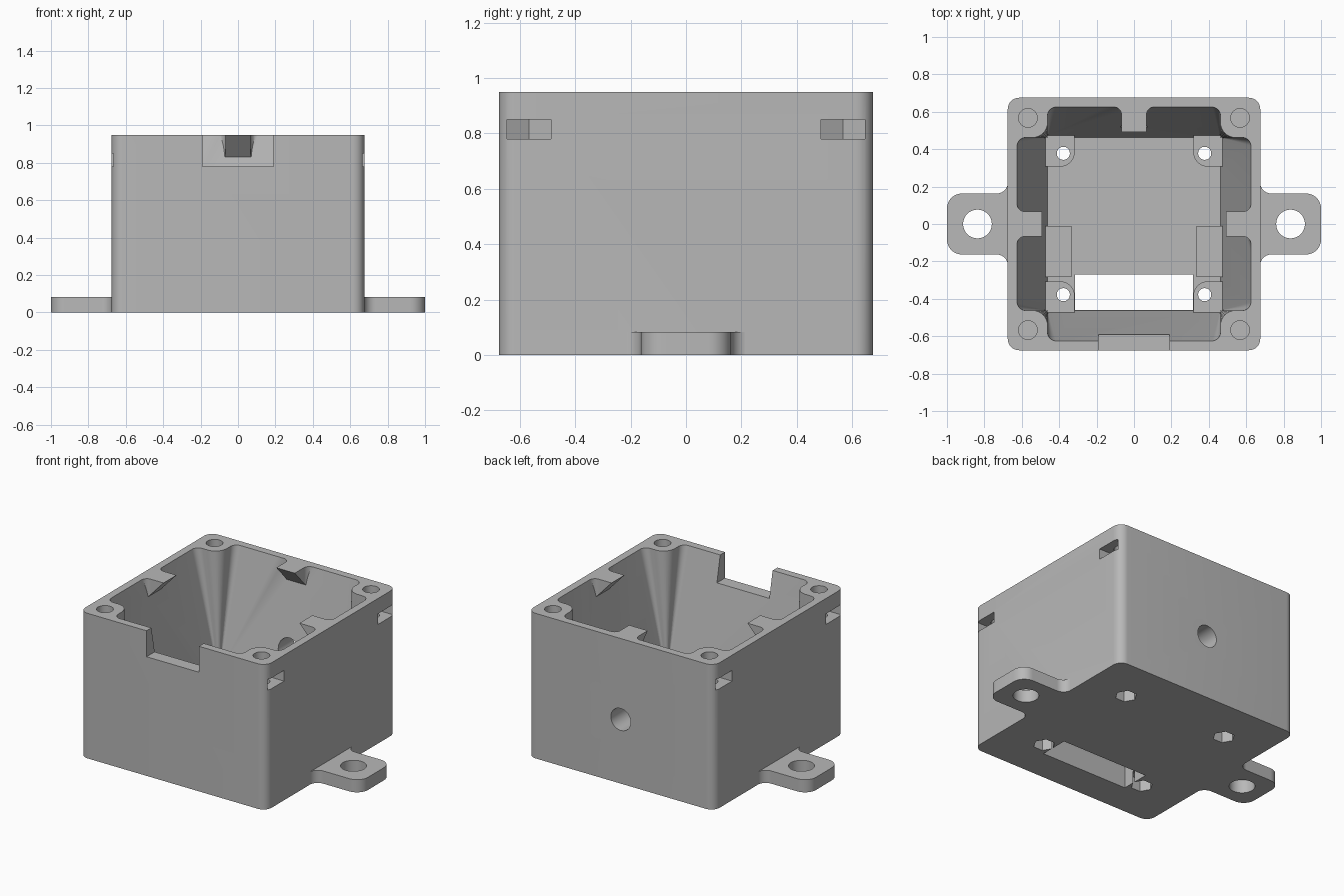
import bpy, bmesh
from math import sin, cos, pi
from mathutils import Vector, Matrix

old = bpy.data.objects.get("Cube")
if old:
    bpy.data.objects.remove(old, do_unlink=True)

TOP, FLOOR, HALF = 0.95, 0.13, 0.675
RIM, BASE = 0.625, 0.462      # cavity half widths at rim and at floor
SIDES = (-1, 1)
CORNERS = [(sx, sy) for sx in SIDES for sy in SIDES]

grey = bpy.data.materials.new("plain_grey")
grey.use_nodes = True
grey.diffuse_color = (0.48, 0.48, 0.48, 1)
grey.node_tree.nodes["Principled BSDF"].inputs["Base Color"].default_value = grey.diffuse_color


def fillet(corners, steps=8):
    """Round the corners (x, y, radius) of a closed outline."""
    out = []
    for i, (x, y, r) in enumerate(corners):
        p = Vector((x, y))
        if r == 0:
            out.append(p)
            continue
        a = (Vector(corners[i - 1][:2]) - p).normalized()
        b = (Vector(corners[(i + 1) % len(corners)][:2]) - p).normalized()
        half = a.angle(b) / 2
        mid = p + (a + b).normalized() * r / sin(half)
        start = p + a * r * cos(half) / sin(half) - mid
        end = p + b * r * cos(half) / sin(half) - mid
        turn = start.angle_signed(end)
        for k in range(steps + 1):
            t = -turn * k / steps
            out.append(mid + Matrix.Rotation(t, 2) @ start)
    return out


def finish(name, bm):
    bmesh.ops.recalc_face_normals(bm, faces=bm.faces)
    mesh = bpy.data.meshes.new(name)
    bm.to_mesh(mesh)
    bm.free()
    mesh.materials.append(grey)
    ob = bpy.data.objects.new(name, mesh)
    bpy.context.collection.objects.link(ob)
    return ob


def prism(name, outline, z0, z1):
    """Extrude an outline; z0 may be a function of the point."""
    bm = bmesh.new()
    low = z0 if callable(z0) else (lambda p: z0)
    lo = [bm.verts.new((p.x, p.y, low(p))) for p in outline]
    hi = [bm.verts.new((p.x, p.y, z1)) for p in outline]
    bm.faces.new(lo)
    bm.faces.new(hi)
    for i in range(len(lo)):
        bm.faces.new((lo[i - 1], lo[i], hi[i], hi[i - 1]))
    return finish(name, bm)


def box(name, x0, x1, y0, y1, z0, z1, r=0):
    pts = [(x0, y0, r), (x1, y0, r), (x1, y1, r), (x0, y1, r)]
    return prism(name, fillet(pts), z0, z1)


def round_hole(x, y, r, z0, z1, n=32):
    pts = [Vector((x + r * cos(2 * pi * k / n), y + r * sin(2 * pi * k / n))) for k in range(n)]
    return prism("hole", pts, z0, z1)


def combine(target, tool, operation):
    mod = target.modifiers.new("combine", "BOOLEAN")
    mod.operation, mod.solver, mod.object = operation, "EXACT", tool
    bpy.context.view_layer.objects.active = target
    bpy.ops.object.modifier_apply(modifier=mod.name)
    bpy.data.objects.remove(tool, do_unlink=True)


def add(tool):
    combine(body, tool, "UNION")


def cut(tool):
    combine(body, tool, "DIFFERENCE")


# Outer block and the mounting ears with filleted roots
body = box("enclosure_body", -HALF, HALF, -HALF, HALF, 0, TOP, 0.06)
for s in SIDES:
    root = HALF - 0.001
    half_ear = [(0.6, -0.3, 0), (root, -0.3, 0), (root, -0.163, 0.06), (1, -0.163, 0.08)]
    ear = half_ear + [(x, -y, r) for x, y, r in reversed(half_ear)]
    add(prism("mounting_ear", fillet([(s * x, y, r) for x, y, r in ear]), 0, 0.083))

# Tapered cavity: a cross with rounded corners at the rim, a square at the floor
bm = bmesh.new()
quadrant = [(RIM, BASE, 0.045), (BASE, BASE, 0.08), (BASE, RIM, 0.045)]
ring, foot, feet = [], [], []
for sx, sy in ((1, 1), (-1, 1), (-1, -1), (1, -1)):
    feet.append(bm.verts.new((sx * BASE, sy * BASE, FLOOR)))
    # Two far points close the outline so the three middle corners can be rounded
    guide = [(RIM, 0, 0)] + quadrant + [(0, RIM, 0), (0, 0, 0)]
    arc = fillet(guide)[1:-2]
    if sx * sy < 0:
        arc.reverse()
    for p in arc:
        ring.append(bm.verts.new((sx * p.x, sy * p.y, TOP)))
        foot.append(feet[-1])
lid = [bm.verts.new(v.co + Vector((0, 0, 0.1))) for v in ring]
for i in range(len(ring)):
    lower = [foot[i]] if foot[i] == foot[i - 1] else [foot[i - 1], foot[i]]
    bm.faces.new(lower + [ring[i], ring[i - 1]])
    bm.faces.new((ring[i - 1], ring[i], lid[i], lid[i - 1]))
bm.faces.new(feet)
bm.faces.new(lid)
cut(finish("cavity", bm))

# Wedge clips at the middle of the back and both sides
half_clip = [(-0.15, 0.66, 0), (-0.15, 0.625, 0), (-0.067, 0.625, 0.04), (-0.067, 0.492, 0)]
clip = fillet(half_clip + [(-x, y, r) for x, y, r in reversed(half_clip)])
for turn in (-pi / 2, 0, pi / 2):
    spin = Matrix.Rotation(turn, 2)
    reach = spin @ Vector((0, 1))
    add(prism("wedge_clip", [spin @ p for p in clip],
              lambda p: TOP - (p.dot(reach) - 0.492) * 1.08, TOP))

# Floor: standoffs and side ledges
for sx, sy in CORNERS:
    pts = [(0.318, 0.307, 0.075), (0.485, 0.307, 0), (0.485, 0.485, 0), (0.318, 0.485, 0)]
    add(prism("standoff", fillet([(sx * x, sy * y, r) for x, y, r in pts]), 0.1, 0.19))
for s in SIDES:
    x0, x1 = sorted((s * 0.335, s * 0.485))
    add(box("side_ledge", x0, x1, -0.283, -0.01, 0.1, 0.19))

# Cable slot in the floor and notch in the front wall
cut(box("floor_slot", -0.315, 0.315, -0.46, -0.27, -0.1, 0.16))
cut(box("front_notch", -0.19, 0.19, -0.8, -0.5, 0.78, 1.1))

# Round hole in the back wall
hole = round_hole(0, 0, 0.072, -0.8, -0.4)
hole.data.transform(Matrix.Translation((0, 0, 0.42)) @ Matrix.Rotation(pi / 2, 4, "X"))
cut(hole)

# Screw holes, nut pockets in the sides and nut recesses underneath
for sx, sy in CORNERS:
    cut(round_hole(sx * 0.567, sy * 0.567, 0.05, 0.68, 1.1))
    pocket = [(0.8, -0.08), (0.8, 0.08), (0.524, 0.08), (0.478, 0), (0.524, -0.08)]
    cut(prism("nut_pocket", [Vector((sx * x, sy * 0.567 + y)) for x, y in pocket], 0.78, 0.85))
    cut(round_hole(sx * 0.378, sy * 0.378, 0.035, -0.1, 0.4))
    cut(round_hole(sx * 0.378, sy * 0.378, 0.066, -0.1, 0.08, 6))
for s in SIDES:
    cut(round_hole(s * 0.837, 0, 0.077, -0.1, 0.2))

# Single material and smooth shading with crisp edges
body.data.materials.clear()
body.data.materials.append(grey)
for poly in body.data.polygons:
    poly.material_index = 0
bpy.ops.object.select_all(action="DESELECT")
body.select_set(True)
bpy.context.view_layer.objects.active = body
bpy.ops.object.shade_smooth_by_angle(angle=pi / 6)
